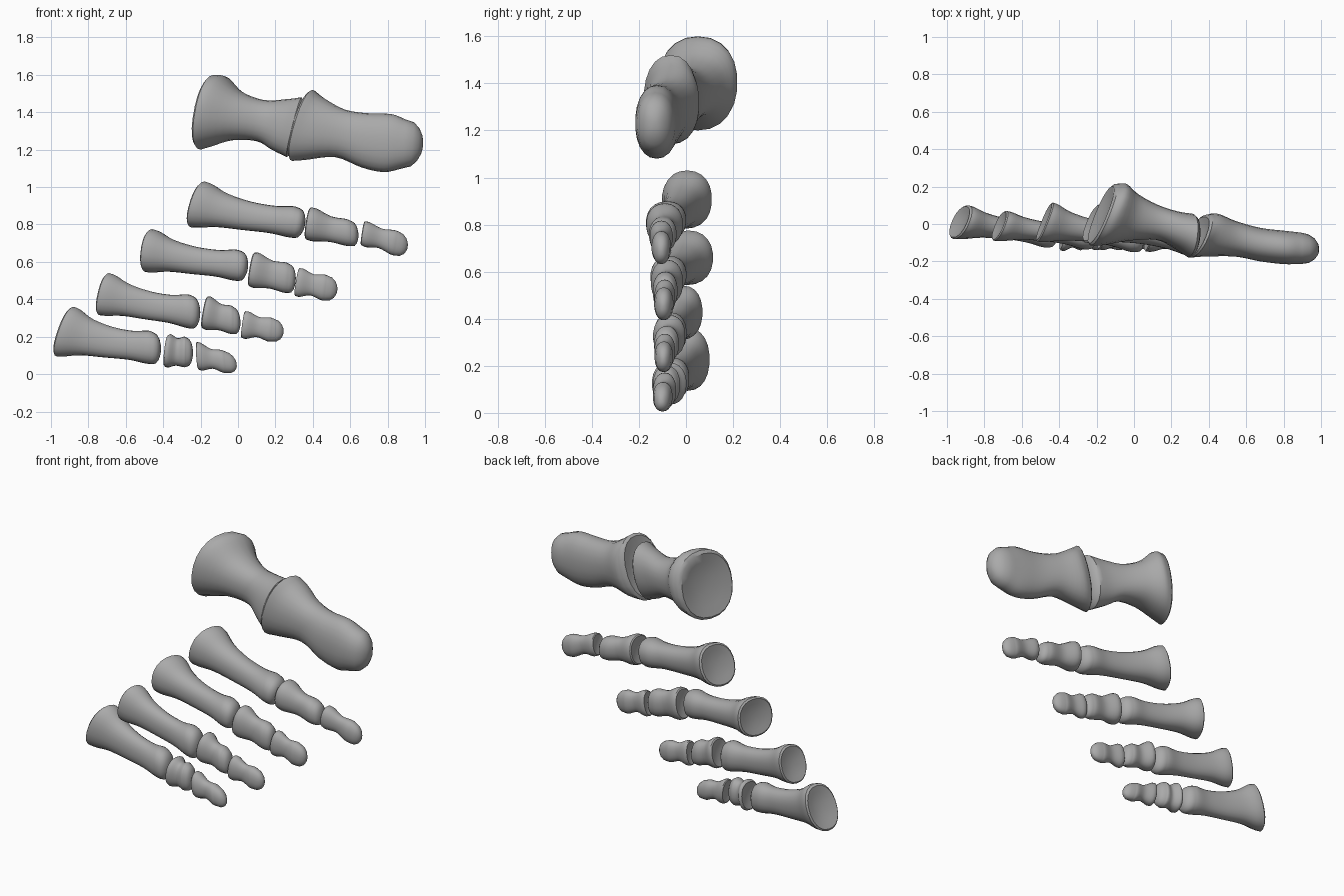
import bpy, bmesh, math
from mathutils import Vector

SEGMENTS = 22
STEPS = 4

if "Cube" in bpy.data.objects:
    bpy.data.objects.remove(bpy.data.objects["Cube"], do_unlink=True)

# Single bone-grey material
bone_grey = bpy.data.materials.new("bone_grey")
bone_grey.use_nodes = True
GREY = (0.4, 0.4, 0.4, 1)
bone_grey.diffuse_color = GREY
bone_grey.node_tree.nodes["Principled BSDF"].inputs["Base Color"].default_value = GREY


def mix(a, b, t):
    return a + (b - a) * t


def spline(stations):
    """Smoothly refine a list of stations with a Catmull-Rom curve."""
    rows = [Vector(s) for s in stations]
    rows = [rows[0] * 2 - rows[1]] + rows + [rows[-1] * 2 - rows[-2]]
    result = []
    for p, q, r, s in zip(rows, rows[1:], rows[2:], rows[3:]):
        for i in range(STEPS):
            t = i / STEPS
            result.append((q * 2 + (r - p) * t + (p * 2 - q * 5 + r * 4 - s) * t ** 2
                           + (q * 3 - p - r * 3 + s) * t ** 3) / 2)
    result.append(rows[-2])
    return result


def rounded(value):
    """Slightly square off a sine or cosine for a fuller cross-section."""
    return math.copysign(abs(value) ** 0.9, value)


def ring_points(station):
    top_x, top_z, low_x, low_z, y, depth, skew = station
    top, low = Vector((top_x, y, top_z)), Vector((low_x, y, low_z))
    centre, up = (top + low) / 2, (top - low) / 2
    side = Vector((skew * depth, depth, 0))
    angles = [math.tau * i / SEGMENTS for i in range(SEGMENTS)]
    return centre, [centre + up * rounded(math.cos(a)) + side * rounded(math.sin(a))
                    for a in angles]


def make_bone(name, stations, dome):
    """Loft a bone with a dished base and a domed far end."""
    loops = [ring_points(s) for s in spline(stations)]
    first, last = loops[0], loops[-1]
    base_axis = (first[0] - loops[2][0]).normalized()
    head_axis = (last[0] - loops[-3][0]).normalized()

    def scaled(loop, factor, offset):
        return [loop[0] + (p - loop[0]) * factor + offset for p in loop[1]]

    rim = (first[1][0] - first[0]).length
    rings = [scaled(first, size, base_axis * rim * push)
             for size, push in ((0.3, -0.06), (0.65, 0), (0.92, 0.06))]
    rings += [points for centre, points in loops]
    for degrees in (25, 48, 68, 82):
        a = math.radians(degrees)
        rings.append(scaled(last, math.cos(a), head_axis * dome * math.sin(a)))

    bm = bmesh.new()
    grid = [[bm.verts.new(p) for p in ring] for ring in rings]
    for near, far in zip(grid, grid[1:]):
        for i in range(SEGMENTS):
            j = (i + 1) % SEGMENTS
            bm.faces.new((near[i], near[j], far[j], far[i]))
    bm.faces.new(grid[0])
    bm.faces.new(grid[-1])
    bmesh.ops.recalc_face_normals(bm, faces=bm.faces)
    mesh = bpy.data.meshes.new(name)
    bm.to_mesh(mesh)
    bm.free()
    mesh.materials.append(bone_grey)
    obj = bpy.data.objects.new(name, mesh)
    bpy.context.collection.objects.link(obj)
    bpy.ops.object.select_all(action="DESELECT")
    obj.select_set(True)
    bpy.context.view_layer.objects.active = obj
    bpy.ops.object.shade_smooth_by_angle(angle=math.radians(40))


# Profiles: position along bone, then top, bottom and depth fullness
PROFILES = {
    "long": ((0, 1, 1, 1), (0.08, 0.97, 0.98, 0.97), (0.25, 0.72, 0.86, 0.78),
             (0.5, 0.62, 0.85, 0.68), (0.75, 0.72, 0.84, 0.75),
             (0.92, 0.97, 0.95, 0.96), (1, 0.97, 0.97, 0.95)),
    "middle": ((0, 0.95, 0.95, 0.95), (0.15, 1, 1, 1), (0.5, 0.82, 0.88, 0.75),
               (0.85, 0.98, 0.98, 1), (1, 0.95, 0.95, 0.95)),
    "tip": ((0, 0.95, 0.95, 0.95), (0.15, 0.98, 0.98, 1), (0.5, 0.78, 0.75, 0.75),
            (0.85, 0.96, 0.96, 1), (1, 0.95, 0.95, 0.95)),
}
DOMES = {"long": 0.045, "middle": 0.035, "tip": 0.06}
SKEWS = {"long": 0.4, "middle": 0.15, "tip": 0.1}


def make_toe_bone(toe, kind, base, head):
    """Build a small bone between two end sections, shaped by its profile."""
    base, head = Vector(base), Vector(head)
    stations = []
    for t, top_full, low_full, depth_full in PROFILES[kind]:
        top_x, top_z, low_x, low_z, y, depth = mix(base, head, t)
        middle, half = (top_z + low_z) / 2, (top_z - low_z) / 2
        stations.append((top_x, middle + half * top_full, low_x, middle - half * low_full,
                         y, depth * depth_full, SKEWS[kind] * (1 - t) ** 2))
    make_bone(toe + "_toe_" + kind + "_bone", stations, DOMES[kind])


# Big toe: section top x z, bottom x z, y centre, depth, skew
make_bone("big_toe_long_bone", (
    (-0.13, 1.6, -0.2, 1.2, 0.05, 0.165, 0.4),
    (-0.07, 1.59, -0.15, 1.215, 0.05, 0.165, 0.4),
    (0.02, 1.51, -0.03, 1.25, 0.035, 0.125, 0.2),
    (0.14, 1.465, 0.1, 1.245, 0.01, 0.095, 0),
    (0.26, 1.47, 0.18, 1.2, -0.03, 0.1, 0),
    (0.34, 1.48, 0.26, 1.16, -0.06, 0.115, 0.1)), 0.04)
make_bone("big_toe_tip_bone", (
    (0.4, 1.52, 0.29, 1.14, -0.065, 0.115, 0.4),
    (0.46, 1.475, 0.36, 1.145, -0.06, 0.115, 0.3),
    (0.57, 1.415, 0.52, 1.16, -0.08, 0.095, 0),
    (0.69, 1.395, 0.66, 1.105, -0.11, 0.09, 0),
    (0.82, 1.39, 0.78, 1.08, -0.125, 0.09, 0),
    (0.9, 1.36, 0.88, 1.1, -0.13, 0.085, 0)), 0.1)

# Second toe
make_toe_bone("second", "long", (-0.18, 1.03, -0.25, 0.785, 0.005, 0.105),
              (0.33, 0.89, 0.3, 0.725, -0.09, 0.085))
make_toe_bone("second", "middle", (0.39, 0.895, 0.365, 0.715, -0.09, 0.08),
              (0.61, 0.82, 0.61, 0.68, -0.1, 0.055))
make_toe_bone("second", "tip", (0.68, 0.82, 0.66, 0.685, -0.105, 0.05),
              (0.86, 0.765, 0.84, 0.63, -0.105, 0.04))

# Third toe
make_toe_bone("third", "long", (-0.46, 0.775, -0.49, 0.545, 0.01, 0.105),
              (0.02, 0.66, 0.0, 0.495, -0.08, 0.075))
make_toe_bone("third", "middle", (0.09, 0.655, 0.06, 0.465, -0.08, 0.07),
              (0.28, 0.59, 0.27, 0.43, -0.09, 0.05))
make_toe_bone("third", "tip", (0.33, 0.57, 0.305, 0.415, -0.09, 0.045),
              (0.48, 0.53, 0.465, 0.39, -0.095, 0.04))

# Fourth toe
make_toe_bone("fourth", "long", (-0.69, 0.54, -0.74, 0.315, -0.01, 0.08),
              (-0.24, 0.42, -0.25, 0.24, -0.07, 0.07))
make_toe_bone("fourth", "middle", (-0.16, 0.42, -0.19, 0.24, -0.07, 0.07),
              (-0.02, 0.36, -0.02, 0.21, -0.085, 0.05))
make_toe_bone("fourth", "tip", (0.04, 0.34, 0.02, 0.19, -0.09, 0.045),
              (0.19, 0.3, 0.18, 0.17, -0.095, 0.038))

# Little toe
make_toe_bone("little", "long", (-0.88, 0.36, -0.97, 0.095, 0.01, 0.09),
              (-0.45, 0.225, -0.46, 0.05, -0.06, 0.07))
make_toe_bone("little", "middle", (-0.37, 0.215, -0.39, 0.035, -0.07, 0.075),
              (-0.275, 0.2, -0.275, 0.035, -0.085, 0.055))
make_toe_bone("little", "tip", (-0.22, 0.175, -0.21, 0.02, -0.09, 0.05),
              (-0.07, 0.125, -0.06, 0.003, -0.1, 0.04))
